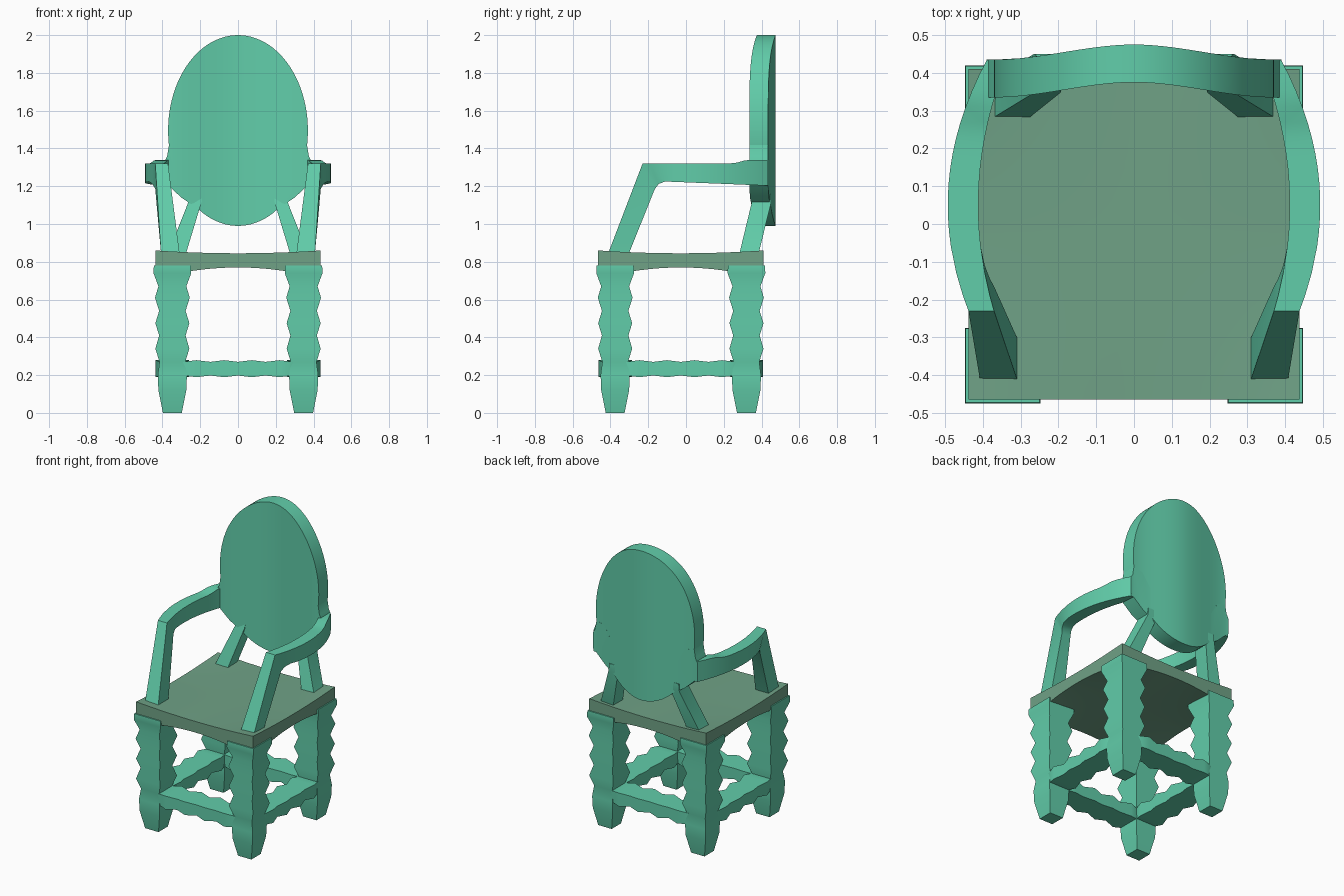
import bpy, bmesh, math

cube = bpy.data.objects.get("Cube")
if cube:
    bpy.data.objects.remove(cube, do_unlink=True)


def material(name, color):
    m = bpy.data.materials.new(name)
    m.use_nodes = True
    m.diffuse_color = (*color, 1)
    m.node_tree.nodes["Principled BSDF"].inputs["Base Color"].default_value = (*color, 1)
    return m


FRAME = material("frame_green", (0.12, 0.61, 0.40))
SEAT = material("seat_sage", (0.16, 0.36, 0.24))
MID_Y = -0.0275      # depth of the seat centre
LEG = 0.3475         # leg distance from the seat centre


def finish(bm, name, mat, angle=35):
    bmesh.ops.remove_doubles(bm, verts=bm.verts, dist=1e-5)
    bmesh.ops.recalc_face_normals(bm, faces=bm.faces)
    mesh = bpy.data.meshes.new(name)
    bm.to_mesh(mesh)
    bm.free()
    mesh.materials.append(mat)
    ob = bpy.data.objects.new(name, mesh)
    bpy.context.collection.objects.link(ob)
    bpy.ops.object.select_all(action="DESELECT")
    ob.select_set(True)
    bpy.context.view_layer.objects.active = ob
    bpy.ops.object.shade_smooth_by_angle(angle=math.radians(angle))
    return ob


def loft(name, rings, mat, angle=35):
    """Skin a row of four-cornered rings and cap both ends."""
    bm = bmesh.new()
    rows = [[bm.verts.new(p) for p in ring] for ring in rings]
    for a, b in zip(rows, rows[1:]):
        for i in range(4):
            j = (i + 1) % 4
            bm.faces.new((a[i], a[j], b[j], b[i]))
    bm.faces.new(rows[0])
    bm.faces.new(rows[-1])
    return finish(bm, name, mat, angle)


SQUARE = ((-1, -1), (1, -1), (1, 1), (-1, 1))
SIDES = (("left", 1), ("right", -1))

# Legs: square posts with a zigzag outline
leg_profile = [(0, .05), (.12, .074), (.2, .077), (.27, .068), (.34, .09),
               (.41, .07), (.475, .09), (.54, .07), (.61, .092), (.67, .074),
               (.74, .1), (.78, .098)]
for side, sx in SIDES:
    for end, sy in (("front", -1), ("back", 1)):
        loft(f"{end}_{side}_leg",
             [[(sx * LEG + a * r, MID_Y + sy * LEG + b * r, z) for a, b in SQUARE]
              for z, r in leg_profile], FRAME, 40)

# Stretchers: flat zigzag rails between the legs
steps = [(i * .073, i % 2) for i in range(-4, 5)]
for name, s, along_x in (("front_stretcher", -1, True), ("back_stretcher", 1, True),
                         ("right_stretcher", -1, False), ("left_stretcher", 1, False)):
    rings = []
    for t, peak in steps:
        w, h = (.088, .045) if peak else (.068, .036)
        ring = []
        for a, b in SQUARE:
            across = s * LEG + a * w
            x, y = (t, across) if along_x else (across, t)
            ring.append((x, y + MID_Y, .234 + b * h))
        rings.append(ring)
    loft(name, rings, FRAME, 40)

# Seat: a gently saddled slab with arched edges
bm = bmesh.new()
bmesh.ops.create_grid(bm, x_segments=20, y_segments=20, size=1)
bottom = bm.verts[:]
geom = bmesh.ops.extrude_face_region(bm, geom=bm.faces[:])["geom"]
top = {g for g in geom if isinstance(g, bmesh.types.BMVert)}
for v in bm.verts:
    u, w = v.co.x, v.co.y
    k = (u * w) ** 2
    z = .845 + .015 * k if v in top else .77 - .06 * min(.35, k)
    v.co = (u * .4375, MID_Y + w * .4375, z)
finish(bm, "seat", SEAT)


def back_y(x):
    """Rear surface of the bowed backrest."""
    t = min(1, abs(x) / .37)
    return .475 - .04 * t * t * (3 - 2 * t)


def bowed(name, columns):
    """Panel made from columns of (x, low, high), bent to the backrest."""
    loft(name, [[(x, back_y(x) - .1, lo), (x, back_y(x), lo),
                 (x, back_y(x), hi), (x, back_y(x) - .1, hi)]
                for x, lo, hi in columns], FRAME)


# Oval backrest
columns = []
N = 48
for i in range(N + 1):
    a = math.pi * (i / N - .5) * .998
    h = .505 * math.cos(a)
    columns.append((.37 * math.sin(a), 1.495 - h, 1.495 + h))
bowed("backrest", columns)

for side, s in SIDES:
    # Shoulder joining the backrest to the arm
    bowed(f"{side}_shoulder", [(s * x, lo, hi) for x, lo, hi in
          ((.24, 1.1, 1.3), (.3, 1.14, 1.4), (.365, 1.2, 1.42),
           (.375, 1.21, 1.36), (.39, 1.22, 1.33))])

    # Slanted strut from the seat to the backrest
    loft(f"{side}_back_strut",
         [[(s * x0, y0, z), (s * x1, y0, z), (s * x1, y1, z), (s * x0, y1, z)]
          for x0, x1, y0, y1, z in ((.275, .37, .283, .385, .845),
                                    (.195, .265, .347, .45, 1.11),
                                    (.19, .26, .36, .45, 1.16))], FRAME)

    # Arm: slanted front post flowing into a bowed armrest
    rings = [[(s * .31, -.41, .85), (s * .408, -.41, .85),
              (s * .408, -.30, .85), (s * .31, -.30, .85)]]
    path = [(-.23, 1.32, -.165, 1.185), (-.19, 1.32, -.145, 1.212),
            (-.13, 1.32, -.11, 1.225)]
    for i in range(13):
        y = -.06 + i * .0412
        rise = .02 * max(0, min(1, (y - .22) / .1)) ** 2
        path.append((y, 1.32 + rise, y, 1.223 - .02 * i / 12))
    for yu, zu, yl, zl in path:
        d = (yu - .05) ** 2
        inner, outer = s * (.412 - .53 * d), s * (.493 - .7 * d)
        rings.append([(inner, yu, zu), (outer, yu, zu),
                      (outer, yl, zl), (inner, yl, zl)])
    loft(f"{side}_arm", rings, FRAME)
